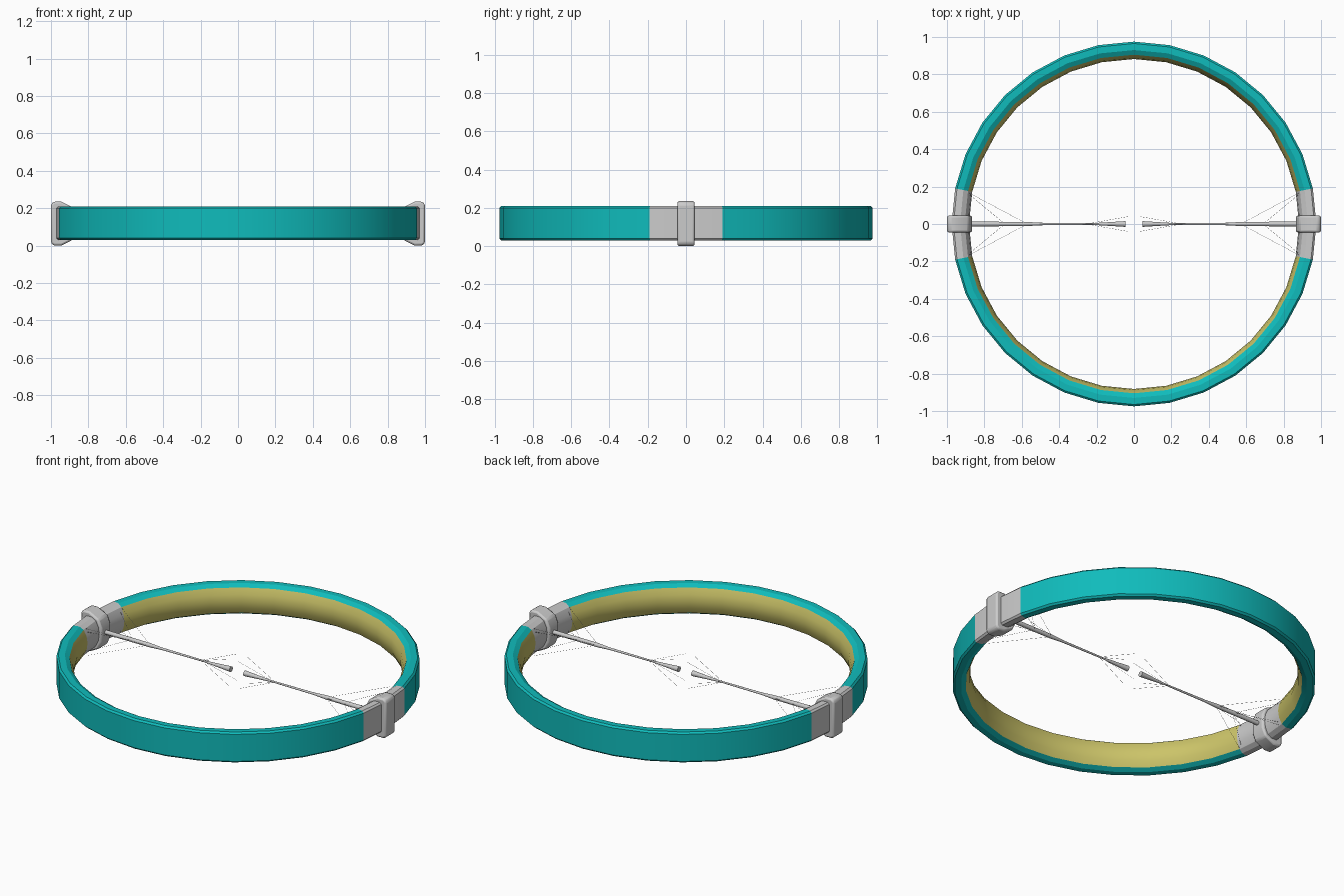
import bpy, bmesh, math
from mathutils import Vector

if "Cube" in bpy.data.objects:
    bpy.data.objects.remove(bpy.data.objects["Cube"])

STEP = math.tau / 32
MID = 0.12


def material(name, rgb):
    m = bpy.data.materials.new(name)
    m.diffuse_color = (*rgb, 1)
    m.use_nodes = True
    m.node_tree.nodes["Principled BSDF"].inputs["Base Color"].default_value = m.diffuse_color
    return m


teal = material("teal", (0.005, 0.50, 0.50))
gold = material("gold", (0.60, 0.55, 0.14))


def finish(name, bm, mat=None, angle=30):
    bmesh.ops.recalc_face_normals(bm, faces=bm.faces)
    me = bpy.data.meshes.new(name)
    bm.to_mesh(me)
    bm.free()
    ob = bpy.data.objects.new(name, me)
    bpy.context.collection.objects.link(ob)
    if mat:
        me.materials.append(mat)
    bpy.ops.object.select_all(action='DESELECT')
    ob.select_set(True)
    bpy.context.view_layer.objects.active = ob
    bpy.ops.object.shade_smooth_by_angle(angle=math.radians(angle))
    return ob


def arc(name, profile, first, last, mat=None):
    """Sweep a closed (radius, z) profile around z between two steps."""
    bm = bmesh.new()
    rows = [[bm.verts.new((r * math.cos(i * STEP), r * math.sin(i * STEP), z))
             for r, z in profile] for i in range(first, last + 1)]
    n = len(profile)
    for a, b in zip(rows, rows[1:]):
        for k in range(n):
            bm.faces.new((a[k], b[k], b[(k + 1) % n], a[(k + 1) % n]))
    bm.faces.new(rows[0])
    bm.faces.new(rows[-1])
    return finish(name, bm, mat)


def spindle(bm, points, sides):
    """Round rod through (position, radius) points."""
    axis = (points[-1][0] - points[0][0]).normalized()
    u = axis.orthogonal().normalized()
    v = axis.cross(u)
    rows = [[bm.verts.new(p + r * (u * math.cos(k * math.tau / sides) +
                                   v * math.sin(k * math.tau / sides)))
             for k in range(sides)] for p, r in points]
    for a, b in zip(rows, rows[1:]):
        for k in range(sides):
            j = (k + 1) % sides
            bm.faces.new((a[k], a[j], b[j], b[k]))
    bm.faces.new(rows[0])
    bm.faces.new(rows[-1])


# Cross-sections: outer band, bulging inner lining, and both together
shell = [(0.905, 0.045), (0.93, 0.03), (0.965, 0.03), (0.975, 0.04),
         (0.975, 0.20), (0.965, 0.21), (0.93, 0.21), (0.905, 0.195)]
bulge = [(0.888, 0.16), (0.882, 0.12), (0.888, 0.08)]
lining = [(0.905, 0.045), (0.905, 0.195)] + bulge

# Two half rings
for half, first in (("back", 1), ("front", 17)):
    arc(half + "_band", shell, first, first + 14, teal)
    arc(half + "_lining", lining, first, first + 14, gold)

for side, s, mid in (("right", 1, 0), ("left", -1, 16)):
    # Grey joint between the half rings
    arc(side + "_joint", shell + bulge, mid - 1, mid + 1)

    # Rounded collar wrapped over the joint
    bm = bmesh.new()
    outline = [(1.0, 0.015), (1.0, 0.22), (0.985, 0.235), (0.945, 0.235),
               (0.885, 0.205), (0.865, 0.16), (0.865, 0.075),
               (0.885, 0.03), (0.945, 0.0), (0.985, 0.0)]
    near = [bm.verts.new((s * x, -0.045, z)) for x, z in outline]
    face = bm.faces.new(near)
    ext = bmesh.ops.extrude_face_region(bm, geom=[face])
    bmesh.ops.translate(bm, vec=(0, 0.09, 0),
                        verts=[e for e in ext["geom"] if isinstance(e, bmesh.types.BMVert)])
    bmesh.ops.recalc_face_normals(bm, faces=bm.faces)
    collar = finish(side + "_collar", bm)
    bev = collar.modifiers.new("round", 'BEVEL')
    bev.width, bev.segments = 0.01, 2

    # Tapered needle pointing to the centre
    bm = bmesh.new()
    spindle(bm, [(Vector((s * x, 0, MID)), r) for x, r in
                 ((0.89, 0.013), (0.58, 0.012), (0.50, 0.007), (0.22, 0.005),
                  (0.12, 0.011), (0.045, 0.016))], 12)
    finish(side + "_needle", bm)

    # Hair-thin stay wires at the joint and at the tip
    bm = bmesh.new()
    for sy in (-1, 1):
        for sz in (-1, 1):
            for a, b in (((0.585, 0.008, 0), (0.88, 0.165, 0.08)),
                         ((0.70, 0.008, 0), (0.89, 0.165, 0.06)),
                         ((0.24, 0.003, 0), (0.03, 0.04, 0.08))):
                spindle(bm, [(Vector((s * x, sy * y, MID + sz * z)), 0.0007)
                             for x, y, z in (a, b)], 3)
    finish(side + "_wires", bm)
